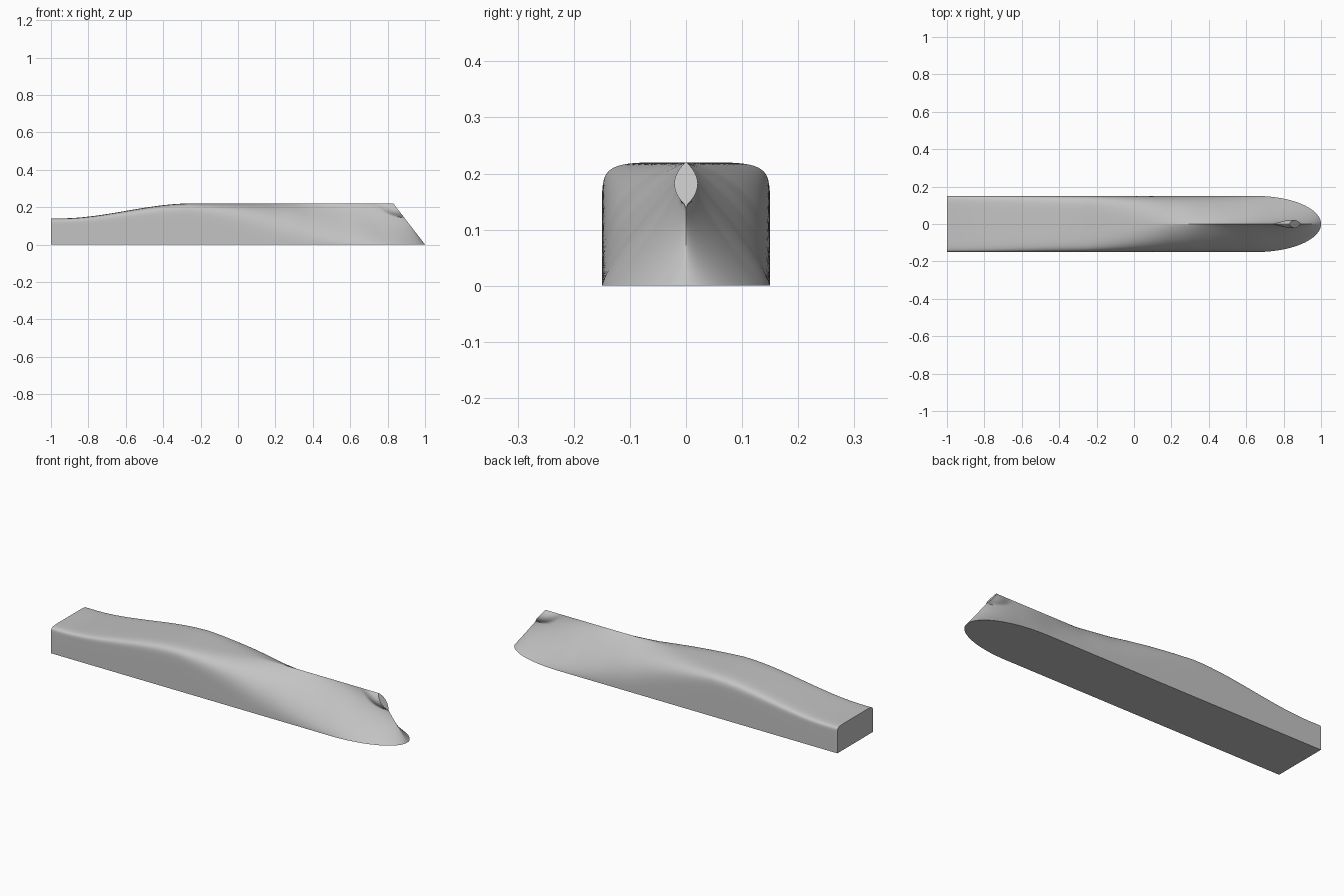
import bpy, bmesh, math

default = bpy.data.objects.get("Cube")
if default:
    bpy.data.objects.remove(default, do_unlink=True)

HALF_BEAM = 0.15
RAKE = 0.17          # how far the stem leans back at the keel
ROWS = 48            # points on each side of a section
# station, roundness in height, roundness in width
SHAPES = [(-1, 24, 8), (-0.6, 18, 6), (-0.25, 14, 5), (0, 6, 2.5), (0.2, 3.2, 1.35),
          (0.4, 2.1, 0.95), (0.6, 1.45, 0.8), (0.8, 1.1, 0.72), (1, 1, 0.7)]


def smooth(value, low, high):
    u = min(1, max(0, (value - low) / (high - low)))
    return u * u * (3 - 2 * u)


def shape_at(x):
    for (xa, pa, qa), (xb, pb, qb) in zip(SHAPES, SHAPES[1:]):
        if x <= xb:
            u = (x - xa) / (xb - xa)
            return pa * (pb / pa) ** u, qa * (qb / qa) ** u
    return SHAPES[-1][1:]


def section(x):
    """Points of one side, from deck edge to keel."""
    p, q = shape_at(x)
    height = 0.14 + 0.08 * smooth(x, -0.95, -0.25)
    nose = math.sqrt(max(0, 1 - max(0, (x - 0.65) / 0.35) ** 2))
    lean = RAKE * max(0, (x - 0.3) / 0.7)
    points = []
    for i in range(ROWS + 1):
        a = math.pi / 2 * i / ROWS
        t = math.sin(a) ** (2 / p)
        y = HALF_BEAM * nose ** (1 + 1.5 * t) * max(0, math.cos(a)) ** (2 / q)
        # leaf-shaped bulb beside the keel
        u = (t - 0.65) / 0.35
        if 0 < u < 1:
            y = max(y, 0.021 * math.sin(math.pi * u) ** 0.8 * smooth(x, 0.84, 0.97))
        if i == ROWS:
            y = 0
        points.append((x - lean * t, y, height * t))
    return points


# Stations: even along the body, closer together round the nose
stations = [-1 + 1.65 * i / 66 for i in range(66)]
stations += [0.65 + 0.35 * math.sin(math.pi / 2 * i / 28) for i in range(29)]

# Hull skin
bm = bmesh.new()
rings = []
for x in stations:
    side = section(x)
    ring = side + [(px, -py, pz) for px, py, pz in reversed(side[:-1])]
    rings.append([bm.verts.new(co) for co in ring])
for a, b in zip(rings, rings[1:]):
    for i in range(len(a)):
        j = (i + 1) % len(a)      # the last strip closes the flat deck
        bm.faces.new((a[i], b[i], b[j], a[j]))

# Transom and flat bulb end
for ring in (rings[0], rings[-1]):
    for i in range(ROWS):
        corners = [ring[i], ring[i + 1], ring[-2 - i], ring[-1 - i]]
        if i == ROWS - 1:
            corners = [ring[i], ring[i + 1], ring[-1 - i]]
        bm.faces.new(corners)

bmesh.ops.remove_doubles(bm, verts=bm.verts, dist=0.00005)
bmesh.ops.dissolve_degenerate(bm, edges=bm.edges, dist=0.00005)
bmesh.ops.recalc_face_normals(bm, faces=bm.faces)
mesh = bpy.data.meshes.new("hull")
bm.to_mesh(mesh)
bm.free()
hull = bpy.data.objects.new("hull", mesh)
bpy.context.collection.objects.link(hull)

# Plain grey
grey = bpy.data.materials.new("plain_grey")
grey.use_nodes = True
colour = (0.55, 0.55, 0.55, 1)
grey.diffuse_color = colour
grey.node_tree.nodes["Principled BSDF"].inputs["Base Color"].default_value = colour
mesh.materials.append(grey)

bpy.ops.object.select_all(action="DESELECT")
hull.select_set(True)
bpy.context.view_layer.objects.active = hull
bpy.ops.object.shade_smooth_by_angle(angle=math.radians(35))
